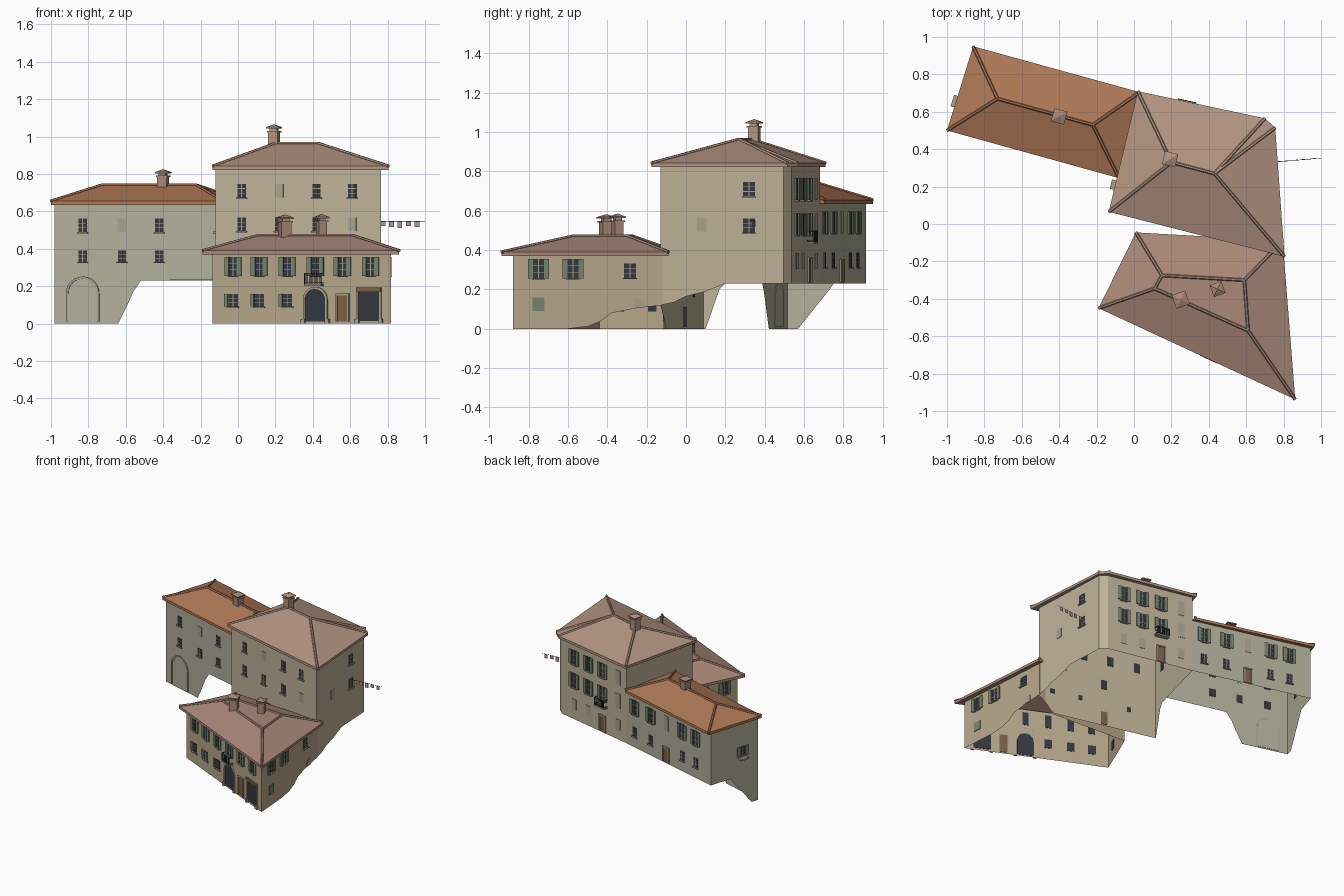
import bpy, bmesh, math
from mathutils import Vector

if "Cube" in bpy.data.objects:
    bpy.data.objects.remove(bpy.data.objects["Cube"])

def mat(name, r, g, b):
    m = bpy.data.materials.new(name)
    m.diffuse_color = (r ** 2.2, g ** 2.2, b ** 2.2, 1)
    m.use_nodes = True
    m.node_tree.nodes["Principled BSDF"].inputs["Base Color"].default_value = m.diffuse_color
    return m

M = {"plaster_grey": mat("plaster_grey", .69, .68, .60), "plaster_cream": mat("plaster_cream", .74, .69, .59),
     "plaster_tan": mat("plaster_tan", .71, .65, .54), "tile_orange": mat("tile_orange", .68, .47, .34),
     "tile_pink": mat("tile_pink", .70, .58, .51), "tile_rose": mat("tile_rose", .66, .53, .47),
     "stone": mat("stone", .66, .63, .56), "glass": mat("glass", .22, .23, .26),
     "green": mat("green", .46, .52, .43), "wood": mat("wood", .48, .38, .28),
     "iron": mat("iron", .2, .2, .19), "cloth": mat("cloth", .70, .60, .60)}
buckets = {}

def bucket(name, material):
    if name not in buckets:
        buckets[name] = (bmesh.new(), material)
    return buckets[name][0]

def solid(bm, ring_a, ring_b):
    a = [bm.verts.new(p) for p in ring_a]
    b = [bm.verts.new(p) for p in ring_b]
    n = len(a)
    bm.faces.new(a)
    bm.faces.new(b[::-1])
    for i in range(n):
        bm.faces.new((a[i], b[i], b[(i + 1) % n], a[(i + 1) % n]))

def tube(bm, p, q, r, n=6):
    p, q = Vector(p), Vector(q)
    d = (q - p).normalized()
    u = d.cross(Vector((0, 0, 1)) if abs(d.z) < .9 else Vector((1, 0, 0))).normalized()
    v = d.cross(u)
    off = [r * (u * math.cos(k * math.tau / n) + v * math.sin(k * math.tau / n)) for k in range(n)]
    solid(bm, [p + o for o in off], [q + o for o in off])

class Wall:
    """Vertical sheet from p to q (outside on the right hand); base = (x or y, z) points along its foot."""
    def __init__(self, house, side, material, p, q, top, base):
        self.h = house
        self.p, self.q = Vector((*p, 0)), Vector((*q, 0))
        self.u = (self.q - self.p).normalized()
        self.n = Vector((self.u.y, -self.u.x, 0))
        self.ax = 0 if abs(self.u.x) > abs(self.u.y) else 1
        bm = bucket(house + "_" + side + "_wall", material)
        pts = [self.at(self.s(c), z) for c, z in base]
        pts += [self.at((self.q - self.p).length, top), self.at(0, top)]
        bm.faces.new([bm.verts.new(v) for v in pts])

    def s(self, c):
        return (c - self.p[self.ax]) / self.u[self.ax]

    def at(self, s, z, d=0):
        return self.p + self.u * s + self.n * d + Vector((0, 0, z))

    def prism(self, part, material, pts, d0, d1):
        bm = bucket(self.h + "_" + part, material)
        solid(bm, [self.at(s, z, d1) for s, z in pts], [self.at(s, z, d0) for s, z in pts])

    def box(self, part, material, s0, s1, z0, z1, d0, d1):
        self.prism(part, material, [(s0, z0), (s1, z0), (s1, z1), (s0, z1)], d0, d1)

    def window(self, c, z, w=.046, h=.072, shutters=False, blind=False):
        s, a, b = self.s(c), w / 2, h / 2
        if blind:
            self.box("blind_windows", "stone", s - a, s + a, z - b, z + b, -.002, .003)
            return
        self.box("window_panes", "glass", s - a, s + a, z - b, z + b, -.003, .002)
        self.box("window_bars", "stone", s - .002, s + .002, z - b, z + b, 0, .004)
        for k in (-.17, .17):
            self.box("window_bars", "stone", s - a, s + a, z + k * h - .0015, z + k * h + .0015, 0, .004)
        self.box("window_sills", "stone", s - a - .006, s + a + .006, z - b - .007, z - b, 0, .012)
        if shutters:
            for k in (-1, 1):
                m = s + k * (a + .013)
                self.box("shutters", "green", m - .013, m + .013, z - b, z + b, .002, .009)

    def door(self, c, z0, w, h, material="wood"):
        s, a = self.s(c), w / 2
        self.box("doors_" + material, material, s - a, s + a, z0, z0 + h, -.003, .003)
        for k in (-1, 1):
            m = s + k * (a + .004)
            self.box("door_frames", "stone", m - .005, m + .005, z0, z0 + h, 0, .008)
        self.box("door_frames", "stone", s - a - .009, s + a + .009, z0 + h, z0 + h + .01, 0, .009)

    def arch(self, c, z0, w, h, material):
        s, r = self.s(c), w / 2
        def line(r):
            return [(s + r, z0)] + [(s + r * math.cos(t * math.pi / 12), z0 + h - w / 2 + r * math.sin(t * math.pi / 12))
                                    for t in range(13)] + [(s - r, z0)]
        inner, outer = line(r), line(r + .012)
        self.prism("arch_panel", material, inner, -.003, .002)
        for i in range(len(inner) - 1):
            self.prism("arch_surround", "stone", [inner[i], outer[i], outer[i + 1], inner[i + 1]], 0, .008)

    def balcony(self, c, z):
        s = self.s(c)
        self.box("balcony_slab", "stone", s - .05, s + .05, z - .01, z, 0, .035)
        for zz in (z + .055, z + .004):
            self.box("balcony_rail", "iron", s - .05, s + .05, zz, zz + .004, .031, .035)
            for e in (-.05, .046):
                self.box("balcony_rail", "iron", s + e, s + e + .004, zz, zz + .004, 0, .035)
        for i in range(11):
            e = s - .05 + i * .0098
            self.box("balcony_rail", "iron", e, e + .003, z, z + .055, .032, .035)

def roof(house, material, eave, ze, ridge, zr, faces, wall_pts):
    bm = bucket(house + "_roof", material)
    v = [bm.verts.new((*p, ze)) for p in eave] + [bm.verts.new((*p, zr)) for p in ridge]
    for f in faces:
        bm.faces.new([v[i] for i in f])
    # ridge and hip tiles on every shared edge
    caps = bucket(house + "_ridge_tiles", material)
    for e in bm.edges:
        if len(e.link_faces) == 2:
            tube(caps, e.verts[0].co, e.verts[1].co, .009)
    # eave edge and soffit
    n = len(eave)
    low = [bm.verts.new((*p, ze - .02)) for p in eave]
    ins = [bm.verts.new((*p, ze - .018)) for p in wall_pts]
    for i in range(n):
        j = (i + 1) % n
        bm.faces.new((v[i], low[i], low[j], v[j]))
        bm.faces.new((low[i], ins[i], ins[j], low[j]))

def chimney(house, material, x, y, z0, z1, w, ang):
    bm = bucket(house + "_chimneys", material)
    def ring(r, z):
        return [Vector((x + r * math.sqrt(2) * math.cos(ang + k * math.pi / 2 + math.pi / 4),
                        y + r * math.sqrt(2) * math.sin(ang + k * math.pi / 2 + math.pi / 4), z)) for k in range(4)]
    a = w / 2
    solid(bm, ring(a, z0), ring(a, z1 - .035))
    solid(bm, ring(a + .006, z1 - .042), ring(a + .006, z1 - .034))
    solid(bm, ring(a * .75, z1 - .034), ring(a * .75, z1 - .02))
    solid(bm, ring(a + .01, z1 - .022), ring(a + .01, z1 - .015))
    solid(bm, ring(a + .01, z1 - .015), ring(.002, z1))

# ---- left wing -------------------------------------------------------------
A = [(-.98, .515), (-.075, .265), (.035, .68), (-.855, .915)]
f = Wall("wing", "front", "plaster_grey", A[0], A[1], .64,
         [(-.98, 0), (-.64, 0), (-.60, .08), (-.56, .17), (-.52, .23), (-.075, .235)])
for x in (-.83, -.62, -.42):
    f.window(x, .525, blind=x == -.62)
    f.window(x, .36, h=.06)
f.arch(-.83, .01, .16, .23, "plaster_grey")
b = Wall("wing", "back", "plaster_grey", A[2], A[3], .64, [(.035, .23), (-.855, .23)])
for i, t in enumerate((.10, .29, .47, .66, .82)):
    x = .035 - .89 * t
    b.window(x, .54, h=.11, shutters=i != 2, blind=i == 2)
    if i == 2:
        b.door(x, .235, .05, .11)
    else:
        b.window(x, .35, h=.075)
l = Wall("wing", "left", "plaster_grey", A[3], A[0], .64,
         [(.915, .23), (.75, .23), (.73, .2), (.65, .1), (.57, 0), (.515, 0)])
l.window(.65, .42, shutters=True)
l.box("ledge", "stone", l.s(.68), l.s(.62), .36, .375, 0, .035)
roof("wing", "tile_orange", [(-1, .5), (-.08, .245), (.03, .705), (-.86, .95)], .655,
     [(-.73, .67), (-.22, .53)], .74, [(0, 1, 5, 4), (1, 2, 5), (2, 3, 4, 5), (3, 0, 4)], A)
chimney("wing", "tile_rose", -.4, .575, .70, .825, .052, -.27)

# ---- tall central house ----------------------------------------------------
B = [(-.12, .09), (.765, -.13), (.735, .495), (.69, .535), (.035, .68)]
f = Wall("tower_house", "front", "plaster_cream", B[0], B[1], .83, [(-.12, 0), (.65, 0), (.7, .06), (.765, .12)])
for x in (.02, .22, .42, .61):
    f.window(x, .71, blind=x == .22)
    f.window(x, .53, blind=x == .61)
for x in (.08, .45, .66):
    f.window(x, .18, w=.03, h=.035)
f.window(.27, .33)
f.door(.27, .01, .05, .1)
r = Wall("tower_house", "right", "plaster_cream", B[1], B[2], .83,
         [(-.13, .12), (-.06, .135), (0, .165), (.1, .19), (.2, .23), (.495, .23)])
r.window(.32, .71, w=.06)
r.window(.32, .525, w=.06)
r.window(.08, .53, blind=True)
Wall("tower_house", "corner", "plaster_cream", B[2], B[3], .83, [(.735, .23), (.69, .23)])
b = Wall("tower_house", "back", "plaster_cream", B[3], B[4], .83, [(.69, .23), (.035, .23)])
for i, t in enumerate((.19, .41, .63, .87)):
    x = .69 - .655 * t
    b.window(x, .71, h=.11, shutters=i < 3, blind=i == 3)
    b.window(x, .53, h=.11, shutters=i < 3, blind=i == 3)
    if i == 2:
        b.balcony(x, .44)
        b.door(x, .235, .055, .12)
    else:
        b.window(x, .345, h=.08, blind=True)
l = Wall("tower_house", "left", "plaster_cream", B[4], B[0], .83,
         [(.68, .23), (.2, .23), (.17, .2), (.1, 0), (.09, 0)])
l.window(.2, .53, shutters=True)
l.box("ledge", "stone", l.s(.23), l.s(.18), .48, .495, 0, .035)
roof("tower_house", "tile_pink", [(-.135, .065), (.805, -.175), (.755, .515), (.70, .565), (.02, .71)], .842,
     [(.2, .33), (.43, .27)], .963, [(0, 1, 6, 5), (1, 2, 6), (2, 3, 6), (3, 4, 5, 6), (4, 0, 5)], B)
chimney("tower_house", "tile_pink", .193, .347, .92, 1.065, .052, -.24)

# ---- front house -----------------------------------------------------------
C = [(-.135, -.44), (.818, -.88), (.765, -.12), (.02, -.08)]
f = Wall("front_house", "front", "plaster_tan", C[0], C[1], .38, [(-.135, 0), (.818, 0)])
for x in (-.025, .115, .265, .415, .56, .71):
    f.window(x, .305, h=.1, shutters=True)
    if x < .3:
        f.window(x, .125, w=.055, h=.068)
        for k in (-1, 1):
            m = f.s(x) - .04
        f.box("shutters", "green", m - .01, m + .01, .091, .159, .002, .009)
f.balcony(.413, .212)
f.arch(.415, .01, .12, .175, "glass")
f.door(.56, .01, .06, .14)
f.door(.702, .015, .125, .155, "glass")
f.box("shop_lintel", "wood", f.s(.635), f.s(.768), .17, .192, 0, .012)
for x in (.35, .48, .64, .765):
    f.box("kerb_stones", "stone", f.s(x) - .012, f.s(x) + .012, 0, .025, 0, .014)
r = Wall("front_house", "right", "plaster_tan", C[1], C[2], .38,
         [(-.88, 0), (-.6, 0), (-.5, .012), (-.43, .04), (-.38, .08), (-.25, .105), (-.12, .12)])
for y in (-.75, -.575):
    r.window(y, .305, w=.055, h=.1, shutters=True)
r.window(-.285, .295, w=.06)
r.box("shutters", "green", r.s(-.78), r.s(-.72), .09, .16, 0, .005)
r.window(-.24, .13, w=.05, h=.05, blind=True)
b = Wall("front_house", "back", "plaster_tan", C[2], C[3], .38, [(.765, .12), (.7, .06), (.65, 0), (.02, 0)])
for x in (.15, .39, .62):
    b.window(x, .29)
l = Wall("front_house", "left", "plaster_tan", C[3], C[0], .38, [(-.08, 0), (-.44, 0)])
for y in (-.17, -.34):
    l.window(y, .3, h=.09, shutters=True)
    l.window(y, .125)
roof("front_house", "tile_rose", [(-.19, -.45), (.862, -.938), (.795, -.09), (.01, -.045)], .39,
     [(.11, -.345), (.61, -.57), (.59, -.3), (.15, -.275)], .472,
     [(0, 1, 5, 4), (1, 2, 6, 5), (2, 3, 7, 6), (3, 0, 4, 7), (4, 5, 6, 7)], C)
chimney("front_house", "tile_rose", .25, -.405, .44, .582, .056, .35)
chimney("front_house", "tile_rose", .447, -.348, .44, .585, .046, .35)

# ---- washing line ----------------------------------------------------------
tube(bucket("washing_line", "iron"), (.742, .33, .548), (1.0, .352, .548), .0012, 4)
for i, x in enumerate((.775, .82, .865, .912, .957)):
    y, h = .33 + (x - .742) * .085, .026 + .005 * (i % 3)
    bm = bucket("hanging_cloths", "cloth")
    solid(bm, [(x - .013, y, .548), (x + .013, y + .002, .548), (x + .013, y + .002, .548 - h), (x - .013, y, .548 - h)],
          [(x - .013, y + .002, .548), (x + .013, y + .004, .548), (x + .013, y + .004, .548 - h), (x - .013, y + .002, .548 - h)])

# ---- turn every collected mesh into an object ------------------------------
for name, (bm, material) in buckets.items():
    if "wall" not in name:
        bmesh.ops.recalc_face_normals(bm, faces=bm.faces)
    me = bpy.data.meshes.new(name)
    bm.to_mesh(me)
    bm.free()
    me.materials.append(M[material])
    bpy.context.collection.objects.link(bpy.data.objects.new(name, me))
